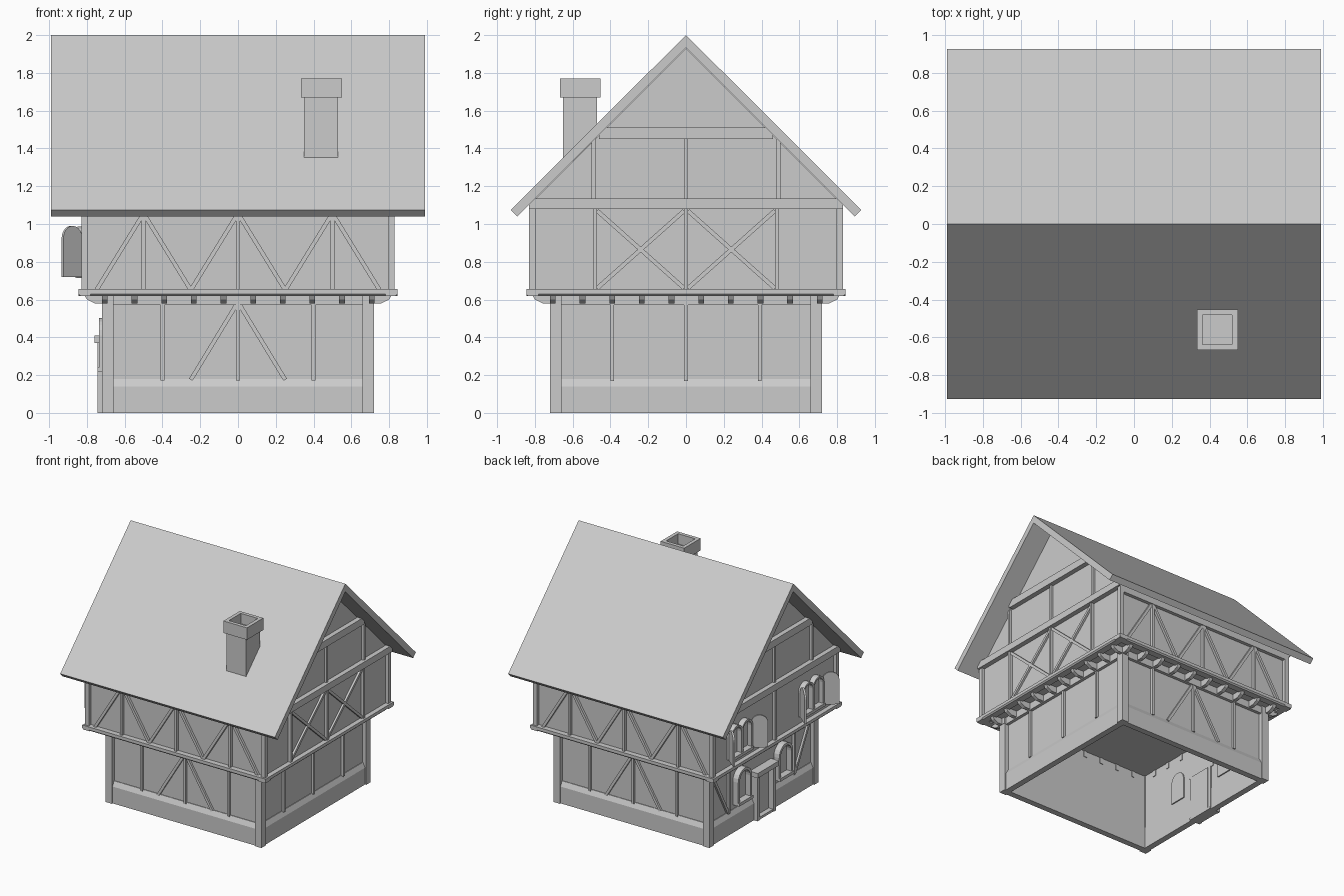
import bpy, bmesh, math
from mathutils import Matrix, Vector

if "Cube" in bpy.data.objects:
    bpy.data.objects.remove(bpy.data.objects["Cube"], do_unlink=True)

GREY = (0.6, 0.6, 0.6, 1)
mat = bpy.data.materials.new("plain_grey")
mat.use_nodes = True
mat.diffuse_color = GREY
mat.node_tree.nodes["Principled BSDF"].inputs["Base Color"].default_value = GREY

parts = {}
FRONT, EAST, BACK, WEST = range(4)
SIDES = range(4)


def side(k, u=0, d=0, ang=0):
    """Frame of one house side: u runs along it, d points out of it."""
    return (Matrix.Rotation(k * math.pi / 2, 4, 'Z') @ Matrix.Translation((u, -d, 0))
            @ Matrix.Rotation(math.radians(ang), 4, 'Z'))


def prism(name, pts, d0, d1, m):
    """Outline in (u, z), pushed from depth d0 to d1."""
    bm = parts.setdefault(name, bmesh.new())
    rings = [[bm.verts.new(m @ Vector((u, -d, z))) for u, z in pts] for d in (d0, d1)]
    faces = [bm.faces.new(r) for r in rings]
    n = len(pts)
    for i in range(n):
        j = (i + 1) % n
        faces.append(bm.faces.new((rings[0][i], rings[0][j], rings[1][j], rings[1][i])))
    bmesh.ops.recalc_face_normals(bm, faces=faces)


def rect(name, u0, u1, z0, z1, d0, d1, k):
    prism(name, [(u0, z0), (u1, z0), (u1, z1), (u0, z1)], d0, d1, side(k))


def post(name, u, z0, z1, d0, d1, k, w=0.02):
    rect(name, u - w / 2, u + w / 2, z0, z1, d0, d1, k)


def brace(name, a, b, d0, d1, k, w=0.022):
    a, b = Vector(a), Vector(b)
    t = (b - a).normalized()
    n = Vector((-t.y, t.x)) * w / 2
    prism(name, [a + n, b + n, b - n, a - n], d0, d1, side(k))


def rail(name, profile, u0, u1, k):
    """Outline in (d, z), run along the side from u0 to u1."""
    prism(name, profile, -u1, -u0, side(k, ang=-90))


def arch(u, w, z0, z1, steps=10):
    r = w / 2
    return [(u - r, z0)] + [(u - r * math.cos(i * math.pi / steps),
                             z1 - r + r * math.sin(i * math.pi / steps))
                            for i in range(steps + 1)] + [(u + r, z0)]


def window(u, w, z0, z1, d0, d1, k, rim=0.022):
    """Arched pane with a raised horseshoe frame and a sill."""
    inner = arch(u, w, z0, z1)
    outer = arch(u, w + 2 * rim, z0, z1 + rim)
    prism("window_frames", outer + inner[::-1], d0, d1, side(k))
    prism("window_panes", inner, d0 - 0.015, d0 + 0.02, side(k))
    rect("window_sills", u - w / 2 - rim, u + w / 2 + rim, z0 - 0.025, z0, d0, d1 + 0.01, k)


# Hollow ground floor, sill boards, posts and top beam
PLINTH = [(0.66, 0), (0.71, 0), (0.71, 0.14), (0.69, 0.18), (0.66, 0.18)]
JOIST = [(0.66, 0.58), (0.76, 0.58), (0.8, 0.6), (0.82, 0.632), (0.66, 0.632)]
JETTY = [(0.78, 0.62), (0.835, 0.62), (0.845, 0.63), (0.845, 0.655), (0.78, 0.655)]
for k in SIDES:
    rect("lower_walls", -0.685, 0.685, 0.02, 0.64, 0.665, 0.685, k)
    if k == WEST:
        for s in (-1, 1):
            rail("plinth", PLINTH, min(s * 0.12, s * 0.69), max(s * 0.12, s * 0.69), k)
    else:
        rail("plinth", PLINTH, -0.69, 0.69, k)
    rect("corner_posts", -0.72, -0.66, 0, 0.63, 0.66, 0.72, k)
    rect("lower_top_beam", -0.68, 0.68, 0.572, 0.63, 0.67, 0.71, k)
    # Overhanging floor edge on joists
    rail("jetty_beam", JETTY, -0.845, 0.845, k)
    for i in range(10):
        u = -0.705 + i * 0.157
        rail("joists", JOIST, u - 0.015, u + 0.015, k)
    rect("upper_corner_posts", -0.83, -0.795, 0.65, 1.08, 0.795, 0.83, k)

# Solid upper storey with gables
prism("upper_walls", [(-0.8, 0.63), (0.8, 0.63), (0.8, 1.13), (0, 1.93), (-0.8, 1.13)],
      -0.805, 0.805, side(EAST))

# Timber framing of the long sides
for k in (FRONT, BACK):
    for u in (-0.4, 0, 0.4):
        post("lower_posts", u, 0.17, 0.58, 0.68, 0.705, k)
    for s in (-1, 1):
        brace("lower_braces", (s * 0.01, 0.57), (s * 0.25, 0.175), 0.68, 0.702, k)
    for u in (-0.5, 0, 0.5):
        post("upper_posts", u, 0.65, 1.08, 0.795, 0.825, k)
        for s in (-1, 1):
            brace("upper_braces", (u + s * 0.01, 1.04), (u + s * 0.25, 0.65), 0.795, 0.82, k)
    rect("wall_plate", -0.8, 0.8, 1.04, 1.1, 0.79, 0.828, k)

# Timber framing of the gables
for k in (EAST, WEST):
    rect("gable_beams", -0.83, 0.83, 1.08, 1.135, 0.79, 0.845, k)
    rect("gable_beams", -0.46, 0.46, 1.45, 1.51, 0.79, 0.845, k)
    for u in (-0.49, 0, 0.49):
        post("gable_posts", u, 1.13, 1.45, 0.79, 0.825, k)
for u in (-0.39, 0, 0.39):
    post("lower_posts", u, 0.17, 0.58, 0.68, 0.705, EAST)
for u in (-0.48, 0, 0.48):
    post("upper_posts", u, 0.65, 1.08, 0.795, 0.83, EAST)
for s in (-1, 1):
    brace("upper_braces", (s * 0.01, 0.66), (s * 0.47, 1.07), 0.795, 0.822, EAST)
    brace("upper_braces", (s * 0.01, 1.07), (s * 0.47, 0.66), 0.795, 0.822, EAST)

# Entrance gable: framing, windows and shutters
post("upper_posts", 0, 0.65, 1.08, 0.795, 0.83, WEST)
for s in (-1, 1):
    post("lower_posts", s * 0.43, 0.17, 0.58, 0.68, 0.705, WEST)
    brace("lower_braces", (s * 0.44, 0.18), (s * 0.65, 0.57), 0.68, 0.702, WEST)
    window(s * 0.27, 0.14, 0.24, 0.48, 0.67, 0.735, WEST)
    for t in (-1, 1):
        u = s * 0.47 + t * 0.067
        window(u, 0.11, 0.74, 0.97, 0.79, 0.85, WEST, 0.016)
        prism("shutters", arch(t * 0.065, 0.13, 0.72, 0.99), 0, 0.015,
              side(WEST, s * 0.47 + t * 0.145, 0.825, -t * 50))

# Door with frame and lintel
rect("door", -0.09, 0.09, 0.01, 0.37, 0.65, 0.7, WEST)
for s in (-1, 1):
    post("door_frame", s * 0.105, 0, 0.37, 0.655, 0.745, WEST, 0.03)
rect("door_lintel", -0.14, 0.14, 0.37, 0.41, 0.66, 0.76, WEST)
rect("door_step", -0.12, 0.12, 0, 0.02, 0.65, 0.74, WEST)

# Roof slabs meeting at the ridge
prism("roof", [(0, 2), (0.928, 1.075), (0.893, 1.04), (0, 1.933), (-0.893, 1.04), (-0.928, 1.075)],
      -0.99, 0.99, side(EAST))

# Chimney: shaft and hollow cap
rect("chimney_shaft", 0.35, 0.53, 1.33, 1.68, 0.47, 0.65, FRONT)
rect("chimney_cap", 0.333, 0.55, 1.67, 1.77, 0.452, 0.668, FRONT)
cap = parts["chimney_cap"]
top = max(cap.faces, key=lambda f: f.calc_center_median().z)
bmesh.ops.inset_region(cap, faces=[top], thickness=0.042)
bmesh.ops.translate(cap, verts=bmesh.ops.extrude_discrete_faces(cap, faces=[top])["faces"][0].verts,
                    vec=(0, 0, -0.085))

# Turn the collected parts into objects
for name, bm in parts.items():
    mesh = bpy.data.meshes.new(name)
    bm.to_mesh(mesh)
    bm.free()
    mesh.materials.append(mat)
    bpy.context.collection.objects.link(bpy.data.objects.new(name, mesh))
